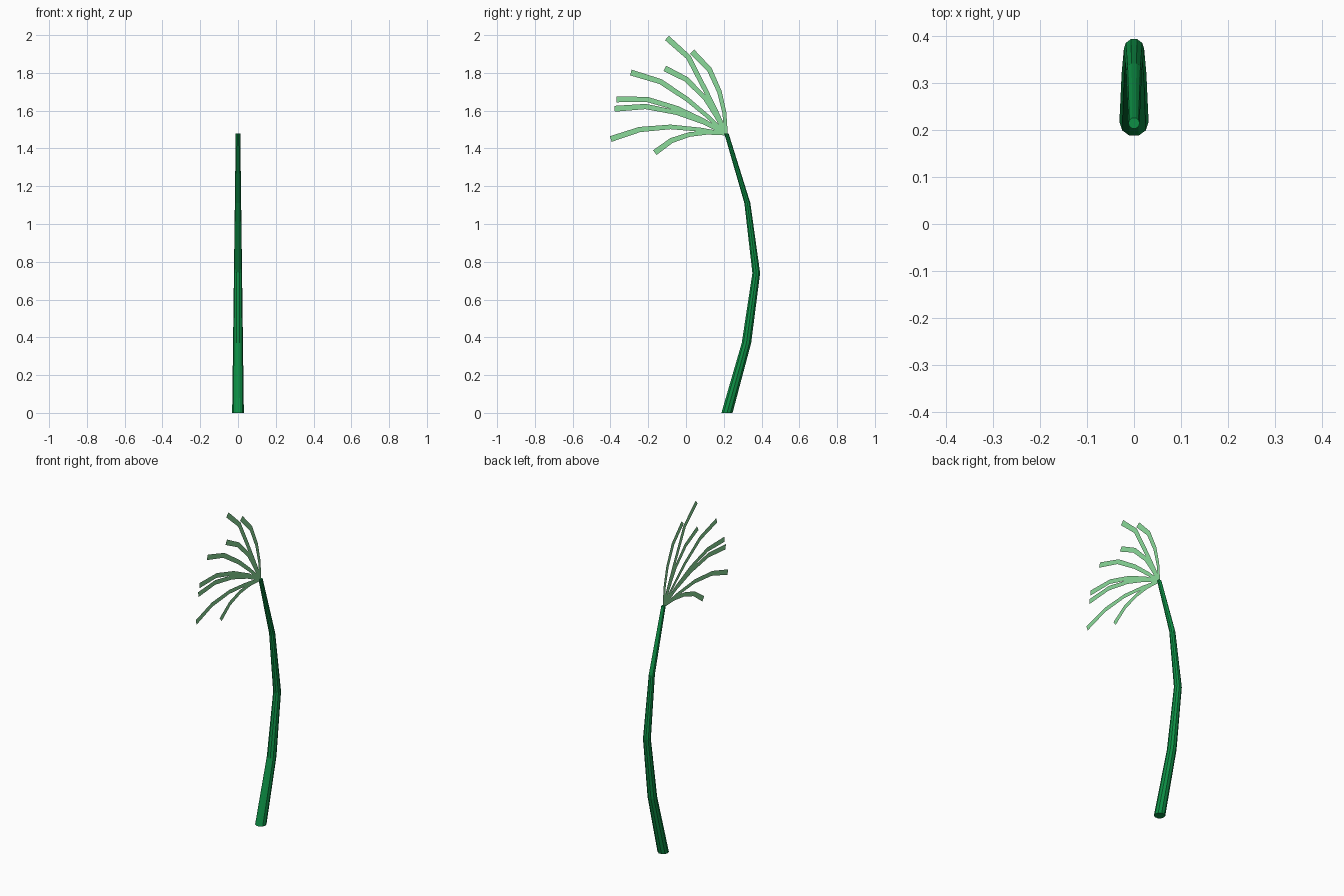
import bpy, math
from mathutils import Vector

if "Cube" in bpy.data.objects:
    bpy.data.objects.remove(bpy.data.objects["Cube"])


def make(name, verts, faces, color):
    me = bpy.data.meshes.new(name)
    me.from_pydata(verts, [], faces)
    me.update()
    ob = bpy.data.objects.new(name, me)
    bpy.context.collection.objects.link(ob)
    mat = bpy.data.materials.new(name + "_color")
    mat.diffuse_color = color
    mat.use_nodes = True
    mat.node_tree.nodes["Principled BSDF"].inputs["Base Color"].default_value = mat.diffuse_color
    me.materials.append(mat)
    return ob


# Stem: tapered ten-sided tube of horizontal rings along a bent path (y, z)
SIDES = 10
path = [(0.217, 0), (0.32, 0.37), (0.372, 0.74), (0.325, 1.11), (0.214, 1.48)]
verts, faces = [], []
for i, (y, z) in enumerate(path):
    r = 0.031 - 0.019 * i / 4
    for k in range(SIDES):
        a = 2 * math.pi * k / SIDES
        verts.append((r * math.cos(a), y + r * math.sin(a), z))
for i in range(len(path) - 1):
    for k in range(SIDES):
        a, b = i * SIDES + k, i * SIDES + (k + 1) % SIDES
        faces.append((a, b, b + SIDES, a + SIDES))
faces.append(tuple(reversed(range(SIDES))))
faces.append(tuple(range(4 * SIDES, 5 * SIDES)))
make("stem", verts, faces, (0.004, 0.28, 0.06, 1))

# Fronds: flat ribbons in the x = 0 plane, widening to the tip (y, z)
ROOT = (0.212, 1.478)
fronds = [
    [(0.172, 1.57), (0.109, 1.696), (0.013, 1.883), (-0.101, 1.985)],
    [(0.203, 1.59), (0.177, 1.70), (0.124, 1.818), (0.032, 1.913)],
    [(0.163, 1.566), (0.103, 1.664), (0.003, 1.765), (-0.112, 1.824)],
    [(0.114, 1.57), (0.008, 1.659), (-0.135, 1.754), (-0.292, 1.802)],
    [(0.093, 1.548), (-0.045, 1.612), (-0.204, 1.659), (-0.367, 1.66)],
    [(0.093, 1.538), (-0.05, 1.59), (-0.214, 1.622), (-0.378, 1.61)],
    [(0.071, 1.50), (-0.082, 1.514), (-0.246, 1.50), (-0.398, 1.45)],
    [(0.114, 1.484), (0.019, 1.474), (-0.077, 1.442), (-0.165, 1.378)],
]
for n, pts in enumerate(fronds):
    pts = [Vector(p) for p in [ROOT] + pts]
    verts = []
    for i, p in enumerate(pts):
        t = (pts[min(i + 1, 4)] - pts[max(i - 1, 0)]).normalized()
        side = Vector((-t.y, t.x)) * (0.009 + 0.0065 * i / 4)
        for q in (p + side, p - side):
            verts.append((0, q.x, q.y))
    faces = [(2 * i, 2 * i + 1, 2 * i + 3, 2 * i + 2) for i in range(4)]
    make(f"frond_{n + 1}", verts, faces, (0.26, 0.70, 0.32, 1))
